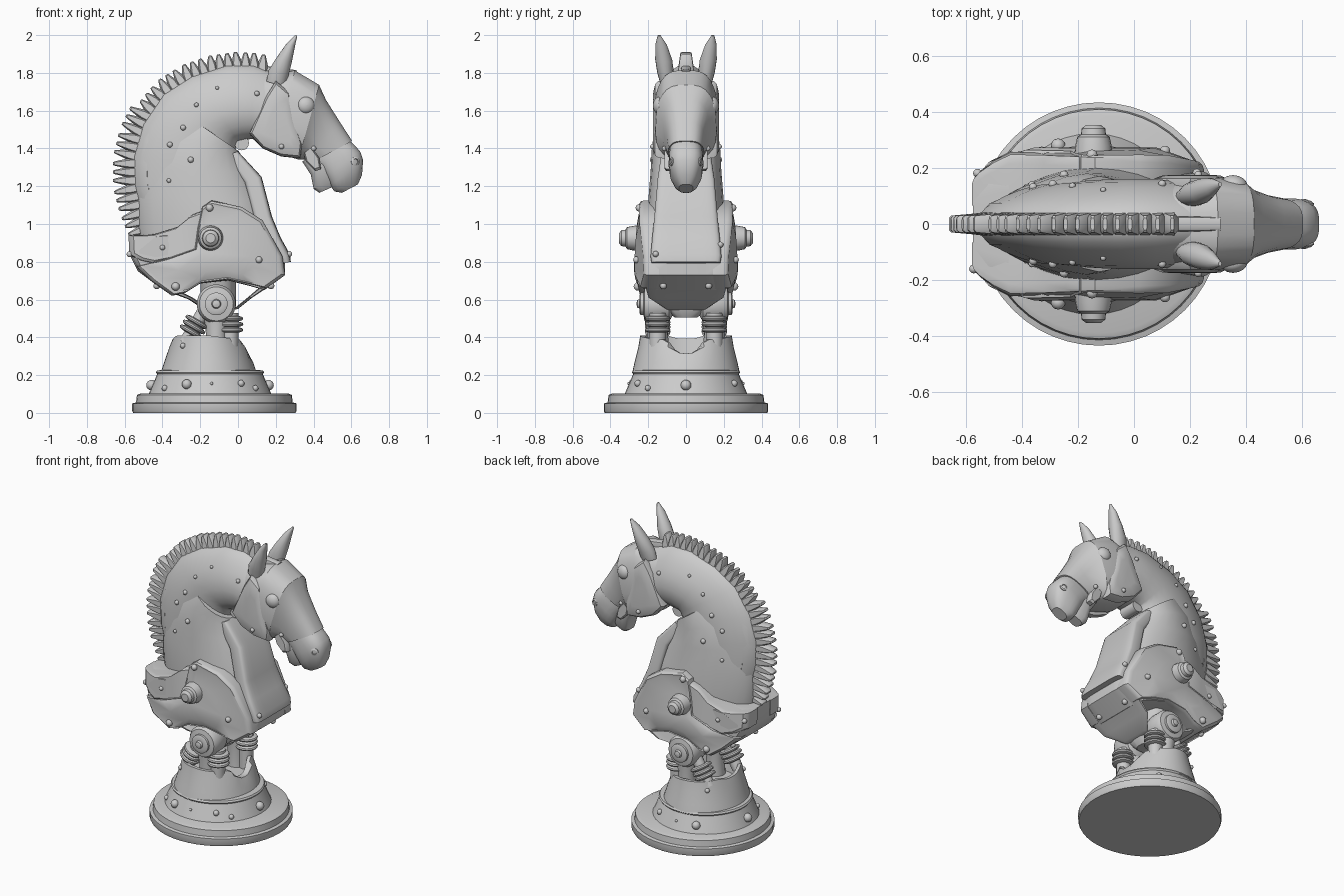
import bpy, bmesh, math
from mathutils import Vector, Matrix

def finish(name, bm, angle=35):
    bmesh.ops.recalc_face_normals(bm, faces=bm.faces[:])
    me = bpy.data.meshes.new(name)
    bm.to_mesh(me)
    bm.free()
    ob = bpy.data.objects.new(name, me)
    bpy.context.collection.objects.link(ob)
    bpy.ops.object.select_all(action='DESELECT')
    ob.select_set(True)
    bpy.context.view_layer.objects.active = ob
    bpy.ops.object.shade_smooth_by_angle(angle=math.radians(angle))
    return ob

def skin(bm, rings):
    vs = [[bm.verts.new(p) for p in r] for r in rings]
    n = len(vs[0])
    for a, b in zip(vs, vs[1:]):
        for i in range(n):
            bm.faces.new((a[i], a[(i + 1) % n], b[(i + 1) % n], b[i]))
    bm.faces.new(vs[0])
    bm.faces.new(vs[-1])

def loft(name, secs, n=24, p=0.8, taper=0.0, angle=35):
    """secs: (back x, back z, front x, front z, half width), symmetric in y; taper narrows the back."""
    bm = bmesh.new()
    rings = []
    for bx, bz, fx, fz, w in secs:
        c, u = Vector(((bx + fx) / 2, 0, (bz + fz) / 2)), Vector(((fx - bx) / 2, 0, (fz - bz) / 2))
        ring = []
        for i in range(n):
            a = 2 * math.pi * (i + .5) / n
            s, t = [math.copysign(abs(k) ** p, k) for k in (math.cos(a), math.sin(a))]
            ring.append(c + u * s + Vector((0, w * t * (1 - taper * max(0, -s)), 0)))
        rings.append(ring)
    skin(bm, rings)
    return finish(name, bm, angle)

def hull(x, z):
    """Width factor of the body: narrower at tail, chest, top and bottom."""
    f = 1 - 2.8 * max(0, -.46 - x) - 1.2 * max(0, x - .1)
    return f * (1.03 - .25 * max(0, z - .8) - .7 * max(0, .74 - z))

def slab(name, outline, levels, both=True, warp=None):
    """x-z outline swept along y through (y, scale) levels."""
    cx = sum(p[0] for p in outline) / len(outline)
    cz = sum(p[1] for p in outline) / len(outline)
    bm = bmesh.new()
    for sgn in ((1, -1) if both else (1,)):
        rings = []
        for y, s in levels:
            ps = [(cx + (x - cx) * s, cz + (z - cz) * s) for x, z in outline]
            rings.append([(x, y * sgn * (warp(x, z) if warp else 1), z) for x, z in ps])
        skin(bm, rings)
    return finish(name, bm)

def lathe(name, prof, places, n=32):
    """(r, h) profile spun about an axis at each (location, direction)."""
    bm = bmesh.new()
    for loc, d in places:
        q = Vector(d).to_track_quat('Z', 'Y')
        skin(bm, [[Vector(loc) + q @ Vector((r * math.cos(2 * math.pi * i / n), r * math.sin(2 * math.pi * i / n), h))
                   for i in range(n)] for r, h in prof])
    return finish(name, bm)

# Round base and lower skirt
lathe("base", [(.43, 0), (.435, .01), (.435, .05), (.415, .055), (.41, .095), (.39, .103), (.05, .104)],
      [((-.125, 0, 0), (0, 0, 1))], 48)
lathe("lower_skirt", [(.325, .10), (.312, .13), (.28, .205), (.287, .215), (.28, .225), (.2, .23)],
      [((-.148, 0, 0), (0, 0, 1))], 40)

# Upper skirt with a scalloped, open rim
bm = bmesh.new()
rings = []
for rx, ry, h in [(.255, .285, .21), (.235, .272, .27), (.208, .252, .35), (.19, .242, 1), (.17, .22, 1), (.155, .205, .3)]:
    ring = []
    for i in range(48):
        c, s = math.cos(math.pi * i / 24), math.sin(math.pi * i / 24)
        notch = .07 * math.exp(-((s / .35) ** 4)) * (1 if c > 0 else .25)
        z = min(h, .41 - .025 * max(0, c) - notch)
        ring.append((-.155 + rx * c, ry * s, z))
    rings.append(ring)
skin(bm, rings)
finish("upper_skirt", bm)

# Legs: round hip joints, shafts and ring bellows
SIDES = (1, -1)
lathe("hip_joint", [(.06, .07), (.095, .09), (.103, .12), (.103, .2), (.09, .22), (.06, .225), (.06, .24),
                    (.05, .245), (.025, .245), (.02, .258), (.005, .262)],
      [((-.115, 0, .577), (0, s, 0)) for s in SIDES])
lathe("leg_shaft", [(.06, .3), (.055, .42), (.075, .56)], [((-.115, s * .15, 0), (0, 0, 1)) for s in SIDES], 16)
lathe("front_rod", [(.045, .3), (.045, .53)], [((-.043, s * .15, 0), (0, 0, 1)) for s in SIDES], 16)
lathe("rear_rod", [(.035, -.1), (.035, .1)], [((-.23, s * .15, .455), (.5, 0, .85)) for s in SIDES], 16)
bellow = []
for k in range(3):
    h = -.036 + k * .03
    bellow += [(.045, h - .014), (.064, h - .008), (.068, h), (.064, h + .008), (.045, h + .014)]
lathe("bellows", bellow, [((-.04, s * .15, .475), (0, 0, 1)) for s in SIDES]
      + [((-.23, s * .15, .46), (.5, 0, .85)) for s in SIDES], 20)

# Torso shell with arched underside
slab("torso", [(-.575, .94), (-.57, .83), (-.53, .75), (-.45, .69), (-.35, .62), (-.28, .64), (-.2, .685), (-.05, .70),
               (.07, .67), (.14, .65), (.25, .73), (.25, .79), (.17, .9), (0, .98), (-.3, .96), (-.46, .945)],
     [(-.24, .92), (-.21, .98), (-.12, 1), (.12, 1), (.21, .98), (.24, .92)], False, hull)
# Belly straps converging on a small keel
loft("belly_front", [(-.03, .545, 0, .55, .1), (.05, .61, .075, .61, .2), (.12, .67, .15, .66, .215)], 16, .4)
loft("belly_rear", [(-.2, .56, -.18, .57, .1), (-.26, .6, -.24, .61, .17), (-.34, .63, -.31, .645, .19)], 16, .4)
loft("belly_keel", [(-.17, .505, -.045, .505, .06), (-.2, .57, -.01, .565, .14), (-.2, .7, -.01, .7, .17)], 16)

# Shoulder armour, layered on both sides
slab("shoulder_rear", [(-.58, .94), (-.52, .94), (-.45, .945), (-.32, .985), (-.24, 1.05), (-.16, 1.08), (-.14, .84),
                       (-.3, .82), (-.45, .79), (-.52, .805), (-.575, .835)],
     [(.1, 1), (.215, 1), (.24, .96), (.25, .86)], True, hull)
front = [(-.54, .775), (-.46, .7), (-.35, .62), (-.28, .635), (-.2, .685), (-.05, .705), (.07, .68), (.15, .66),
         (.25, .73), (.235, .83), (.13, 1.02), (.02, 1.09), (-.14, 1.125), (-.19, 1.09), (-.215, .98), (-.23, .87),
         (-.4, .81)]
slab("shoulder_plate", front, [(.17, 1), (.232, 1), (.25, .985), (.258, .95), (.254, .9), (.266, .55)], True, hull)
lathe("shoulder_bolt", [(.07, .23), (.065, .28), (.058, .312), (.045, .32), (.042, .342), (.025, .355)],
      [((-.145, 0, .925), (0, s, 0)) for s in SIDES], 20)

# Neck: armour collar over an arched neck, with crest band
loft("neck_armour", [(-.5, .84, .22, .78, .215), (-.53, .98, .19, .93, .215), (-.535, 1.15, .14, 1.12, .2),
                     (-.51, 1.3, .07, 1.27, .188), (-.44, 1.47, .025, 1.35, .182), (-.31, 1.6, .005, 1.385, .172),
                     (-.29, 1.595, -.01, 1.39, .15)], 28, .8, .42)
loft("neck", [(-.555, 1.2, -.1, 1.15, .14), (-.56, 1.36, -.05, 1.3, .15), (-.51, 1.53, -.01, 1.4, .153),
              (-.4, 1.69, 0, 1.43, .156), (-.25, 1.785, .005, 1.435, .16), (-.06, 1.845, .03, 1.44, .162),
              (.08, 1.845, .07, 1.45, .162), (.22, 1.79, .14, 1.43, .152)], 28, .8, .38)
crest = [(-.49, .96), (-.54, 1.08), (-.57, 1.2), (-.573, 1.34), (-.54, 1.48), (-.48, 1.6), (-.39, 1.71), (-.27, 1.785),
         (-.14, 1.83), (0, 1.85), (.1, 1.842), (.16, 1.83)]
loft("crest_band", [(x, z, x + (-.15 - x) * .35, z + (1.25 - z) * .35, .09) for x, z in crest], 16, .9, .7)
loft("forelock_strip", [(.1, 1.845, .1, 1.75, .027), (.2, 1.83, .2, 1.75, .027), (.31, 1.815, .3, 1.75, .025)], 12, .4)

# Tapered mane teeth spaced evenly along the crest
bm = bmesh.new()
pts = [Vector((x, 0, z)) for x, z in crest]
seg = [(b - a).length for a, b in zip(pts, pts[1:])]
N = 31
for k in range(N):
    d, i = sum(seg) * (k + .3) / N, 0
    while d > seg[i]:
        d, i = d - seg[i], i + 1
    base = pts[i].lerp(pts[i + 1], d / seg[i])
    t = (pts[min(i + 2, len(pts) - 1)] - pts[max(i - 1, 0)]).normalized()
    out = Vector((-t.z, 0, t.x))
    ln = .09 if base.z < 1.6 else .062
    skin(bm, [[base + out * o + t * a * w + Vector((0, b * y, 0))
               for a, b in ((-1, -.6), (-.6, -1), (.6, -1), (1, -.6), (1, .6), (.6, 1), (-.6, 1), (-1, .6))]
              for o, w, y in ((-.06, .031, .045), (.005, .029, .037), (ln * .9, .011, .03), (ln, .007, .022))])
finish("mane_teeth", bm)

# Chest shield with flared foot
loft("chest_shield", [(-.07, 1.36, .0, 1.385, .13), (.03, 1.22, .125, 1.25, .15), (.08, 1.03, .18, 1.04, .168),
                      (.13, .9, .225, .93, .18), (.17, .8, .275, .84, .188), (.2, .785, .28, .8, .182)], 24, .35)

# Head mask, cheeks, muzzle
loft("head", [(.14, 1.79, .06, 1.47, .13), (.2, 1.79, .13, 1.4, .165), (.3, 1.815, .22, 1.37, .173),
              (.43, 1.737, .32, 1.34, .163), (.465, 1.66, .35, 1.34, .13), (.54, 1.54, .37, 1.33, .108),
              (.605, 1.44, .4, 1.33, .097)], 24, .63, .15, 25)
cheek = [(.06, 1.478), (.13, 1.4), (.23, 1.357), (.33, 1.347), (.34, 1.42), (.3, 1.55), (.27, 1.7), (.2, 1.76), (.15, 1.68)]
slab("cheek_plate", cheek, [(.1, 1), (.145, .99), (.163, .92), (.173, .75), (.176, .5)])
loft("muzzle", [(.57, 1.46, .36, 1.33, .085), (.615, 1.42, .42, 1.3, .09), (.647, 1.385, .46, 1.25, .092),
                (.663, 1.34, .49, 1.2, .085), (.657, 1.26, .51, 1.172, .062), (.635, 1.21, .55, 1.165, .038)], 24, .72)
loft("lower_jaw", [(.42, 1.4, .34, 1.33, .075), (.5, 1.33, .385, 1.26, .075), (.52, 1.24, .4, 1.185, .055),
                   (.51, 1.2, .43, 1.165, .035)], 16, .6)
slab("bit_bracket", [(.34, 1.40), (.38, 1.42), (.43, 1.35), (.44, 1.29), (.41, 1.28), (.36, 1.33)],
     [(.06, 1), (.104, 1), (.115, .8)])
dome = [(math.cos(a * math.pi / 12) + 1e-3, math.sin(a * math.pi / 12)) for a in range(7)]
lathe("eye", [(.046 * r, .032 * h) for r, h in dome], [((.36, s * .142, 1.628), (.2, s, .05)) for s in SIDES], 20)
lathe("nostril", [(.024, -.02), (.024, .006), (.015, .01), (.012, -.004)],
      [((.62, s * .075, 1.33), (.35, s, .1)) for s in SIDES], 14)
lathe("throat_bolt", [(.038, -.06), (.038, .06)], [((.02, 0, 1.428), (0, 1, 0))], 16)

# Ears: leaf-shaped blades
bm = bmesh.new()
for s in SIDES:
    rings = []
    for x, y, z, u, v in [(.2, .1, 1.74, .05, .035), (.215, .108, 1.8, .052, .044), (.245, .118, 1.87, .04, .045),
                          (.28, .132, 1.95, .022, .03), (.308, .142, 1.998, .006, .008)]:
        rings.append([(x + u * math.cos(k * math.pi / 8), s * (y + v * math.sin(k * math.pi / 8)),
                       z - .3 * u * math.cos(k * math.pi / 8)) for k in range(16)])
    skin(bm, rings)
finish("ears", bm)

# Rivets dropped on the side surfaces, then on the front and back
side = [(-.29, 1.51, .015), (-.36, 1.42, .015), (-.25, 1.34, .016), (-.365, 1.23, .012), (-.22, 1.63, .012),
        (-.11, 1.72, .01), (.1, 1.69, .014), (.23, 1.41, .014), (.4, 1.4, .014), (-.15, 1.085, .02), (-.4, .875, .014),
        (.11, .81, .018), (-.33, .67, .022), (-.29, .355, .015), (-.27, .15, .026), (.015, .155, .018), (-.14, .155, .008)]
ends = [(0, .145, .028), (-.2, .13, .016), (.18, .89, .016), (-.16, .84, .016), (.12, .675, .018), (-.12, .675, .018)]
rays = [(Vector((x, s, z)), Vector((0, -s, 0)), r) for x, z, r in side for s in SIDES]
rays += [(Vector((s, y, z)), Vector((-s, 0, 0)), r) for y, z, r in ends for s in SIDES]
bpy.context.view_layer.update()
dg = bpy.context.evaluated_depsgraph_get()
bm = bmesh.new()
for o, d, r in rays:
    ok, p, nrm, *_ = bpy.context.scene.ray_cast(dg, o, d)
    if ok:
        bmesh.ops.create_uvsphere(bm, u_segments=12, v_segments=8, radius=r, matrix=Matrix.Translation(p + nrm * r * .15))
finish("rivets", bm)
